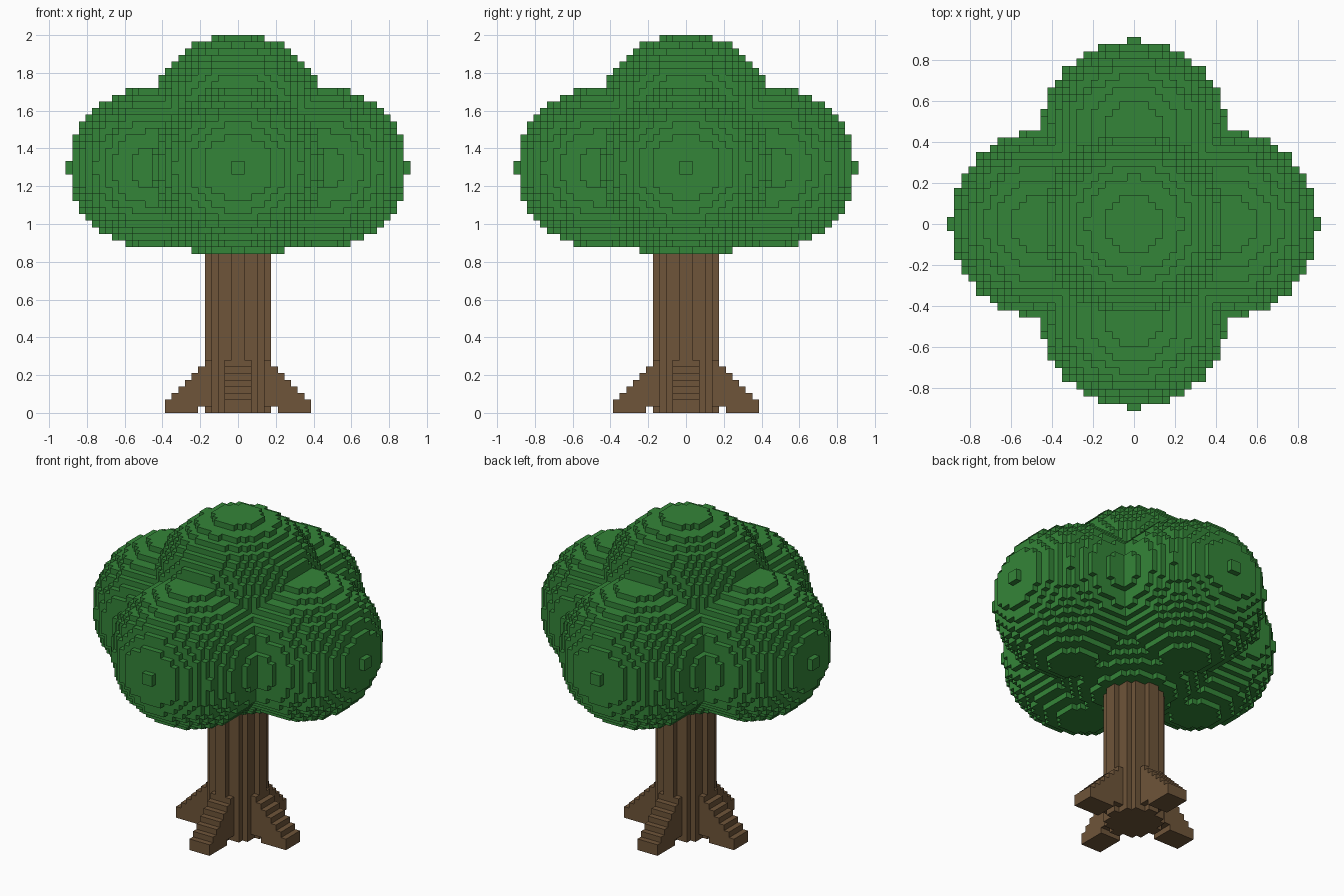
import bpy
import bmesh
from mathutils import Vector

V = 2 / 57  # edge length of one block

cube = bpy.data.objects.get("Cube")
if cube:
    bpy.data.objects.remove(cube, do_unlink=True)


def make_material(name, rgb):
    mat = bpy.data.materials.new(name)
    mat.use_nodes = True
    color = (*rgb, 1)
    mat.diffuse_color = color
    bsdf = next(n for n in mat.node_tree.nodes if n.type == 'BSDF_PRINCIPLED')
    bsdf.inputs["Base Color"].default_value = color
    bsdf.inputs["Roughness"].default_value = 0.9
    return mat


def ellipsoid(center, radii):
    """Blocks whose centres lie inside an ellipsoid (block units)."""
    spans = [range(int(c - r) - 1, int(c + r) + 2) for c, r in zip(center, radii)]
    return {(x, y, z) for x in spans[0] for y in spans[1] for z in spans[2]
            if sum(((p + 0.5 - c) / r) ** 2
                   for p, c, r in zip((x, y, z), center, radii)) <= 1}


def build_blocks(name, cells, mat):
    """Closed shell around a set of blocks, without inner faces."""
    bm = bmesh.new()
    verts = {}

    def vert(p):
        if p not in verts:
            verts[p] = bm.verts.new(Vector(p) * V)
        return verts[p]

    for cell in sorted(cells):
        for axis in range(3):
            u, w = (axis + 1) % 3, (axis + 2) % 3
            for side in (0, 1):
                other = list(cell)
                other[axis] += 2 * side - 1
                if tuple(other) in cells:
                    continue
                loop = []
                for du, dw in ((0, 0), (1, 0), (1, 1), (0, 1)):
                    p = list(cell)
                    p[axis] += side
                    p[u] += du
                    p[w] += dw
                    loop.append(vert(tuple(p)))
                bm.faces.new(loop if side else loop[::-1])
    mesh = bpy.data.meshes.new(name)
    bm.to_mesh(mesh)
    bm.free()
    mesh.materials.append(mat)
    obj = bpy.data.objects.new(name, mesh)
    bpy.context.collection.objects.link(obj)
    return obj


leaf_green = make_material("leaf green", (0.034, 0.232, 0.040))
bark_brown = make_material("bark brown", (0.158, 0.090, 0.041))

# Canopy: crown, low core and four side lobes merged into one shell
canopy = ellipsoid((0, 0, 45), (13.3, 13.3, 12.1))
canopy |= ellipsoid((0, 0, 31), (13.2, 13.2, 7.49))
for s in (-1, 1):
    canopy |= ellipsoid((13 * s, 0, 37), (12.57, 13, 12.1))
    canopy |= ellipsoid((0, 13 * s, 37), (13, 12.57, 12.1))
build_blocks("canopy", canopy, leaf_green)

# Trunk: fluted round column
trunk = {(x, y, z) for x in range(-5, 5) for y in range(-5, 5) for z in range(28)
         if (x + 0.5) ** 2 + (y + 0.5) ** 2 <= 21}
build_blocks("trunk", trunk, bark_brown)

# Roots: one stepped buttress turned to each side
root = {(x, y, z) for x in range(4, 11) for y in range(-2, 2)
        for z in range(0 if x > 5 else 1, 12 - x)}
for side in ("left", "back", "right", "front"):
    build_blocks(side + "_root", root - trunk, bark_brown)
    root = {(-y - 1, x, z) for x, y, z in root}
